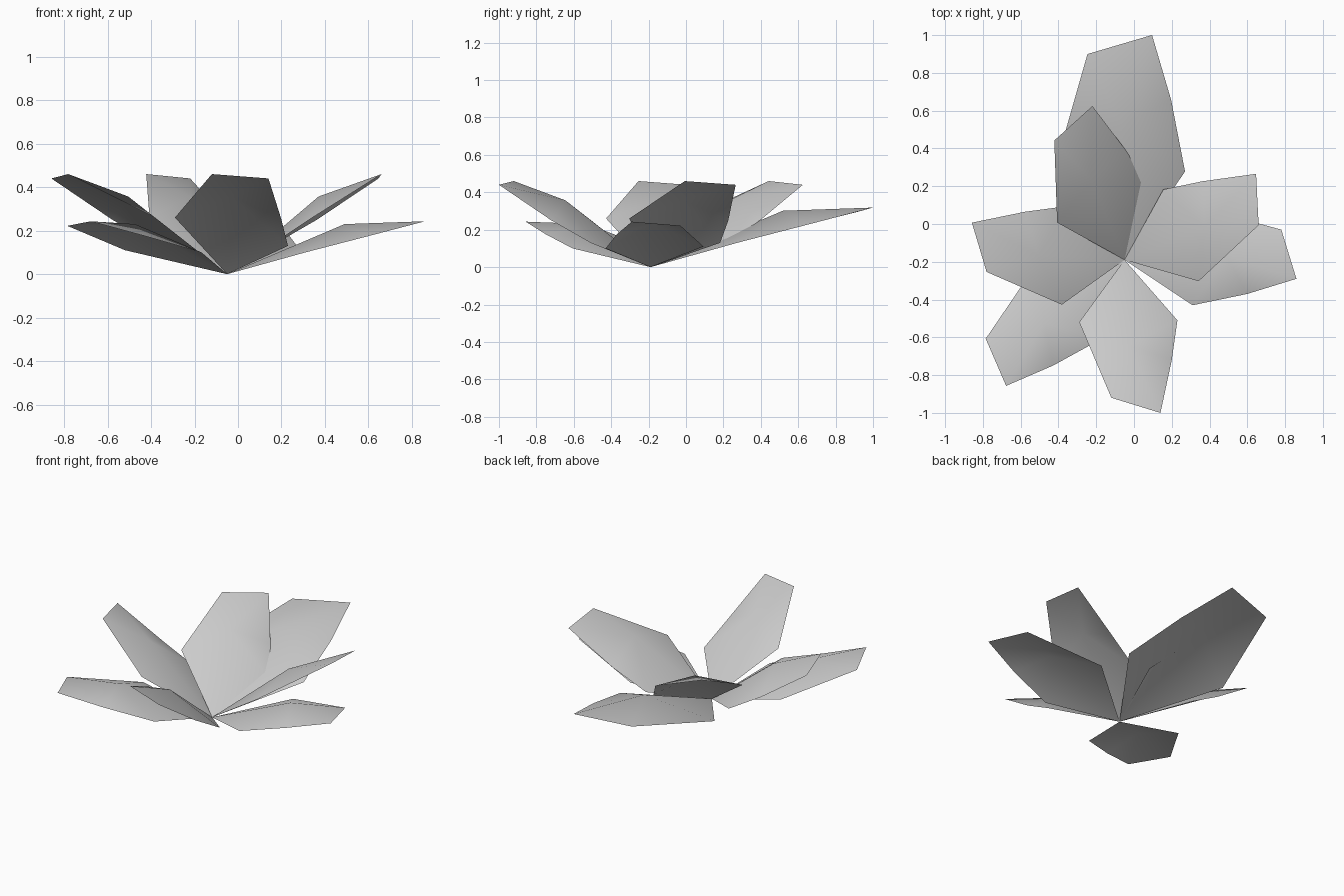
import bpy
from math import radians
from mathutils import Matrix, Vector

cube = bpy.data.objects.get("Cube")
if cube:
    bpy.data.objects.remove(cube, do_unlink=True)

grey = bpy.data.materials.new("leaf_grey")
grey.use_nodes = True
tone = (0.6, 0.6, 0.6, 1)
grey.diffuse_color = tone
grey.node_tree.nodes["Principled BSDF"].inputs["Base Color"].default_value = tone

# Leaf outlines along +x: root, short side, short tip, long tip, long edge, long side, ridge
LOW = [(0, 0, 0), (.375, .284, .11), (.83, .16, .222), (.91, -.10, .243),
       (.65, -.18, .175), (.36, -.24, .10), (.54, .02, .23)]
RAISED = [(0, 0, 0), (.33, -.24, .26), (.73, -.07, .46), (.81, .19, .44),
          (.53, .25, .25), (.32, .28, .13), (.455, .02, .357)]
ROOT = Vector((-.05, -.19, 0))


def leaf(name, outline, angle, scale=1, mirrored=False):
    """Six facets fanned around the raised ridge point, turned about the root."""
    flip = Matrix.Diagonal((1, -1 if mirrored else 1, 1, 1))
    turn = Matrix.Rotation(radians(angle), 4, 'Z') @ flip
    points = [ROOT + scale * (turn @ Vector(p)) for p in outline]
    faces = [(6, i, (i + 1) % 6) for i in range(6)]
    a, b, c = (points[i] for i in faces[1])
    if (b - a).cross(c - a).z < 0:      # keep the upper side facing up
        faces = [f[::-1] for f in faces]
    mesh = bpy.data.meshes.new(name)
    mesh.from_pydata(points, [], faces)
    mesh.materials.append(grey)
    mesh.shade_smooth()
    bpy.context.collection.objects.link(bpy.data.objects.new(name, mesh))


# Low outer leaves
leaf("right_hand_low_leaf", LOW, 220.5, mirrored=True)
leaf("left_hand_low_leaf", LOW, 0)
leaf("large_back_leaf", LOW, 89.3, scale=1.31)

# Raised inner leaves
leaf("front_raised_leaf", RAISED, -90)
leaf("left_hand_raised_leaf", RAISED, 20)
leaf("right_hand_raised_leaf", RAISED, 179.5, mirrored=True)
leaf("back_raised_leaf", RAISED, 115, mirrored=True)
